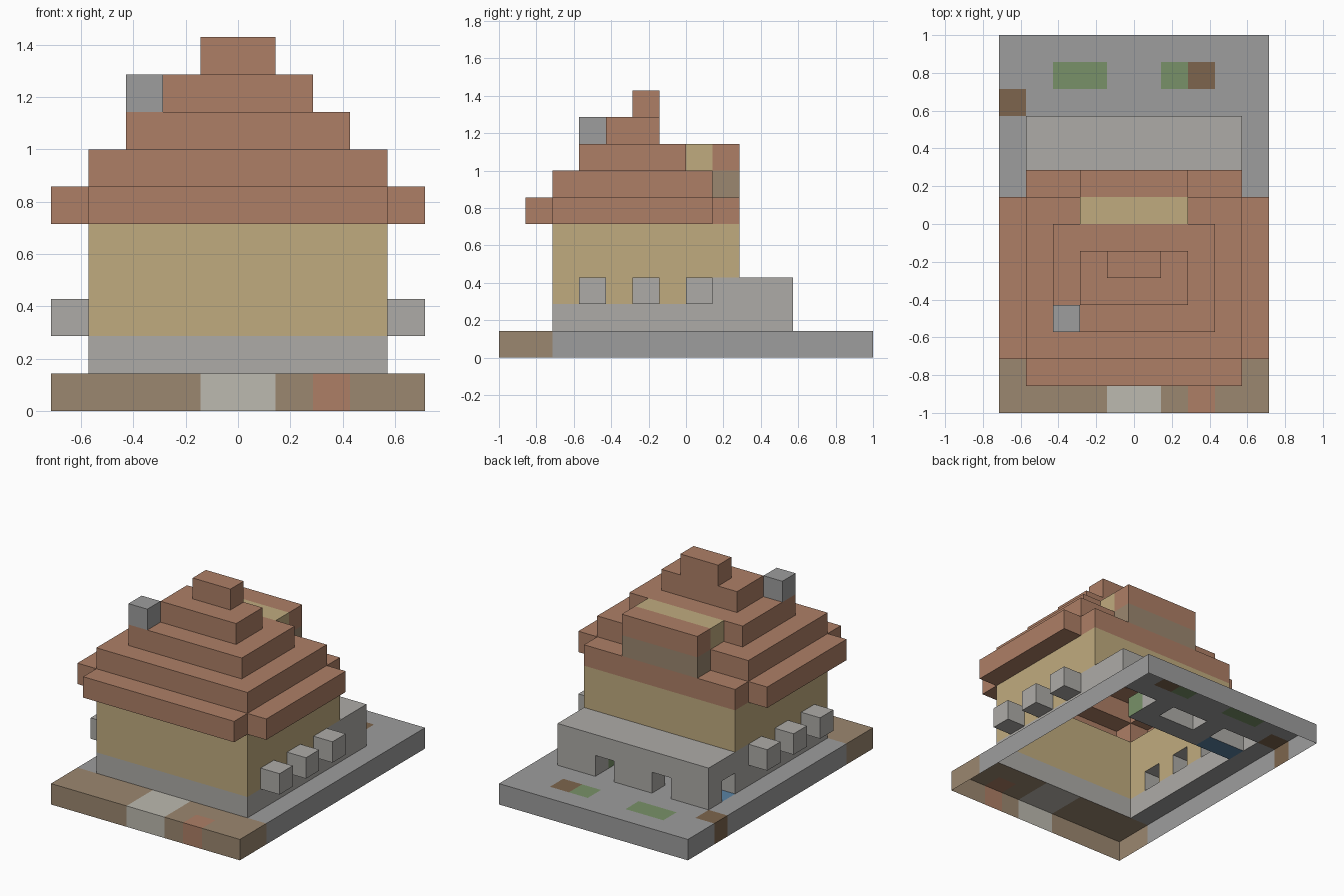
import bpy, bmesh
from mathutils import Vector

if "Cube" in bpy.data.objects:
    bpy.data.objects.remove(bpy.data.objects["Cube"])

U = 1 / 7  # one block
owner = {}  # block position -> part name
colours = {}


def rgb(code):
    """Hex text to a linear colour."""
    return [(int(code[i:i + 2], 16) / 255) ** 2.2 for i in range(0, len(code), 2)] + [1]


ROOF, PLASTER, STONE, PAVING = "ac7e66", "bda886", "acaaa6", "9c9c9c"
EARTH, PALE, GRASS, WOOD, WATER = "9a866f", "bbb8ae", "789068", "7c654e", "5a82a2"
PLASTER = "bfaa7e"


def cells(xs, ys, z, high=1):
    x0, x1 = xs if isinstance(xs, tuple) else (-xs, xs)  # a single number is a half width
    return [(x, y, k) for x in range(x0, x1) for y in range(*ys) for k in range(z, z + high)]


def add(name, colour, xs, ys, z, high=1):
    """Give a box of blocks to a part, replacing what was there."""
    colours[name] = colour
    owner.update((c, name) for c in cells(xs, ys, z, high))


def spot(name, colour, x, y, z=0):
    add(name, colour, (x, x + 1), (y, y + 1), z)


def carve(xs, ys, z):
    for c in cells(xs, ys, z):
        owner.pop(c, None)


# Ground with coloured patches
add("paving", PAVING, 5, (-5, 7), 0)
add("front_path", EARTH, 5, (-7, -5), 0)
add("doorstep", PALE, 1, (-7, -5), 0)
for gx in (-3, -2, 1):
    spot("grass", GRASS, gx, 5)
spot("wood_patch", WOOD, 2, 5)
spot("wood_patch", WOOD, -5, 4)
spot("clay_patch", ROOF, 2, -7)
add("pool", WATER, (-4, -2), (2, 3), 0)

# House body: stone footing, plaster walls, window boxes on both sides
HOUSE = (-5, 2)
add("stone_footing", STONE, 4, HOUSE, 1)
add("walls", PLASTER, 4, HOUSE, 2, 3)
for wy in (-4, -2, 0):
    for wx in (-5, 4):
        spot("window_boxes", STONE, wx, wy, 2)

# Arcade at the back with a passage and two doorways
add("arcade", STONE, 4, (1, 4), 1, 2)
spot("passage_bush", GRASS, 2, 2, 1)
carve((-4, 2), (2, 3), 1)
for dx in (-2, 1):
    carve((dx, dx + 1), (3, 4), 1)

# Eaves and stepped roof
add("eaves", ROOF, 5, (-5, 1), 5)
add("eaves", ROOF, 4, (-6, 2), 5)
for i in range(4):
    add("roof_steps", ROOF, 4 - i, (i - 5, max(1 - i, -1)), 6 + i)

# Back gable and chimney
add("gable_wall", EARTH, 2, (1, 2), 6)
add("gable_roof", ROOF, 2, (1, 2), 7)
add("gable_top", PLASTER, 2, (0, 1), 7)
spot("chimney", PAVING, -3, -4, 8)


def build(name, colour):
    """Make one part from the exposed faces of its blocks; the underside stays open."""
    bm = bmesh.new()
    for c in [c for c, who in owner.items() if who == name]:
        for axis in range(3):
            for s in (-1, 1):
                n = Vector()
                n[axis] = s
                nb = tuple(int(a + d) for a, d in zip(c, n))
                if nb in owner or nb[2] < 0:
                    continue
                p = Vector()
                p[(axis + 1) % 3] = 1
                q = n.cross(p)
                mid = Vector(c) + Vector.Fill(3, 0.5) + n / 2
                ring = (-p - q, p - q, p + q, q - p)
                bm.faces.new([bm.verts.new((mid + r / 2) * U) for r in ring])
    bmesh.ops.remove_doubles(bm, verts=bm.verts, dist=1e-4)
    me = bpy.data.meshes.new(name)
    bm.to_mesh(me)
    bm.free()
    mat = bpy.data.materials.new(name)
    mat.diffuse_color = rgb(colour)
    mat.use_nodes = True
    mat.node_tree.nodes["Principled BSDF"].inputs["Base Color"].default_value = mat.diffuse_color
    me.materials.append(mat)
    bpy.context.collection.objects.link(bpy.data.objects.new(name, me))


for name, colour in colours.items():
    build(name, colour)
